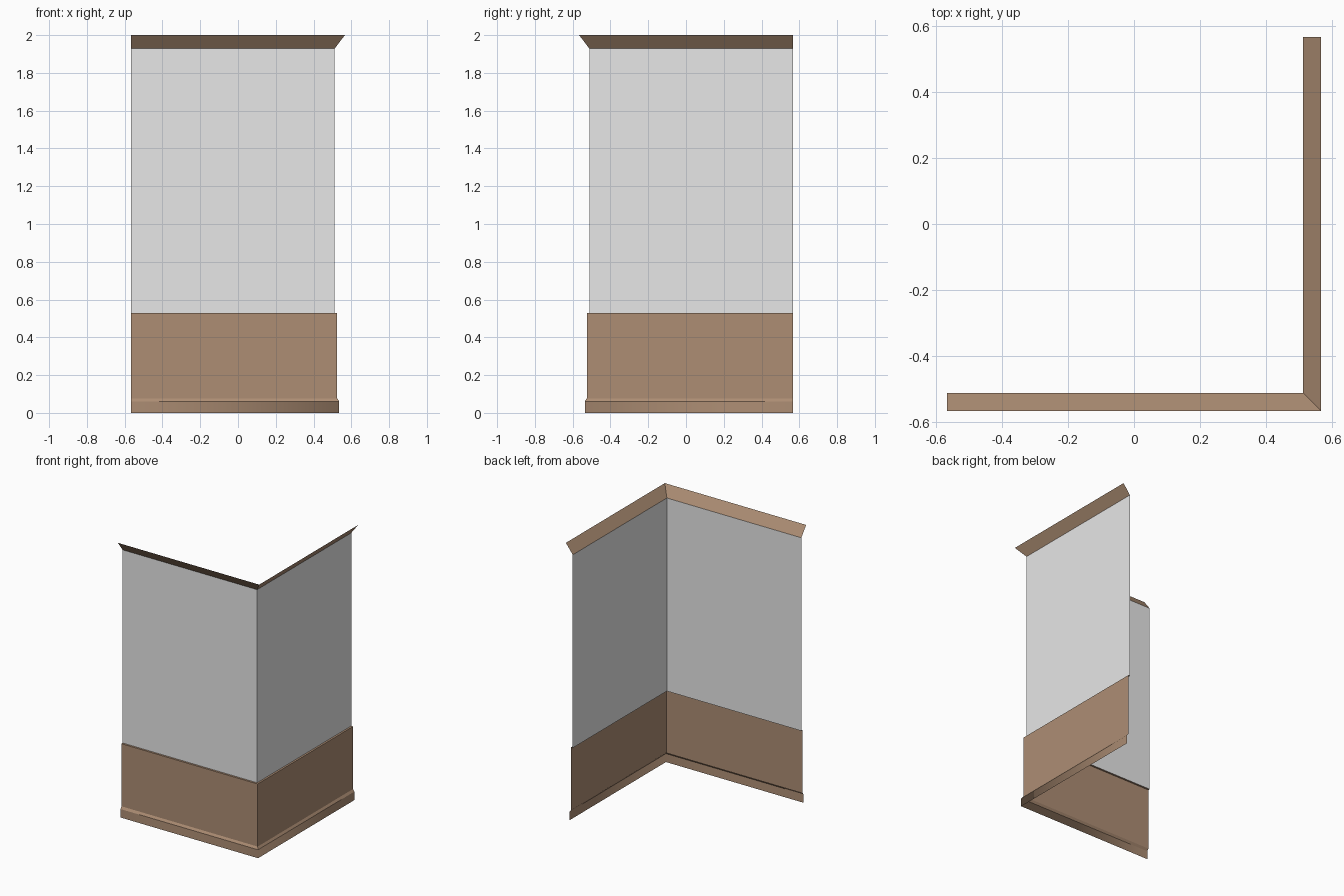
import bpy
import bmesh

if "Cube" in bpy.data.objects:
    bpy.data.objects.remove(bpy.data.objects["Cube"])

END = 0.566  # free ends of the two wall arms


def material(name, color):
    m = bpy.data.materials.new(name)
    m.diffuse_color = (*color, 1)
    m.use_nodes = True
    m.node_tree.nodes["Principled BSDF"].inputs["Base Color"].default_value = m.diffuse_color
    return m


wood = material("brown wood", (0.42, 0.27, 0.175))
plaster = material("pale plaster", (0.8, 0.8, 0.8))


def corner_strip(name, profile, mat, smooth=False):
    """Sweep an (offset, height) profile along the L, mitred at the corner."""
    bm = bmesh.new()
    rows = [[bm.verts.new(p) for p in ((-END, -d, z), (d, -d, z), (d, END, z))]
            for d, z in profile]
    for low, high in zip(rows, rows[1:]):
        for i in range(2):
            f = bm.faces.new((low[i], low[i + 1], high[i + 1], high[i]))
            f.smooth = smooth
    mesh = bpy.data.meshes.new(name)
    bm.to_mesh(mesh)
    bm.free()
    mesh.materials.append(mat)
    obj = bpy.data.objects.new(name, mesh)
    bpy.context.collection.objects.link(obj)
    return obj


# Skirting board, softly shaded round the corner, and its bevelled top
corner_strip("skirting_board", [(0.536, 0), (0.536, 0.061)], wood, smooth=True)
corner_strip("skirting_bevel", [(0.536, 0.061), (0.525, 0.077)], wood)

# Wood panelling with a narrow ledge on top
corner_strip("lower_panelling", [(0.525, 0.077), (0.525, 0.53), (0.511, 0.53)], wood)

# Plain upper wall
corner_strip("upper_wall", [(0.511, 0.53), (0.511, 1.928)], plaster)

# Sloping crown moulding
corner_strip("crown_moulding", [(0.511, 1.928), (END, 2.0)], wood)
